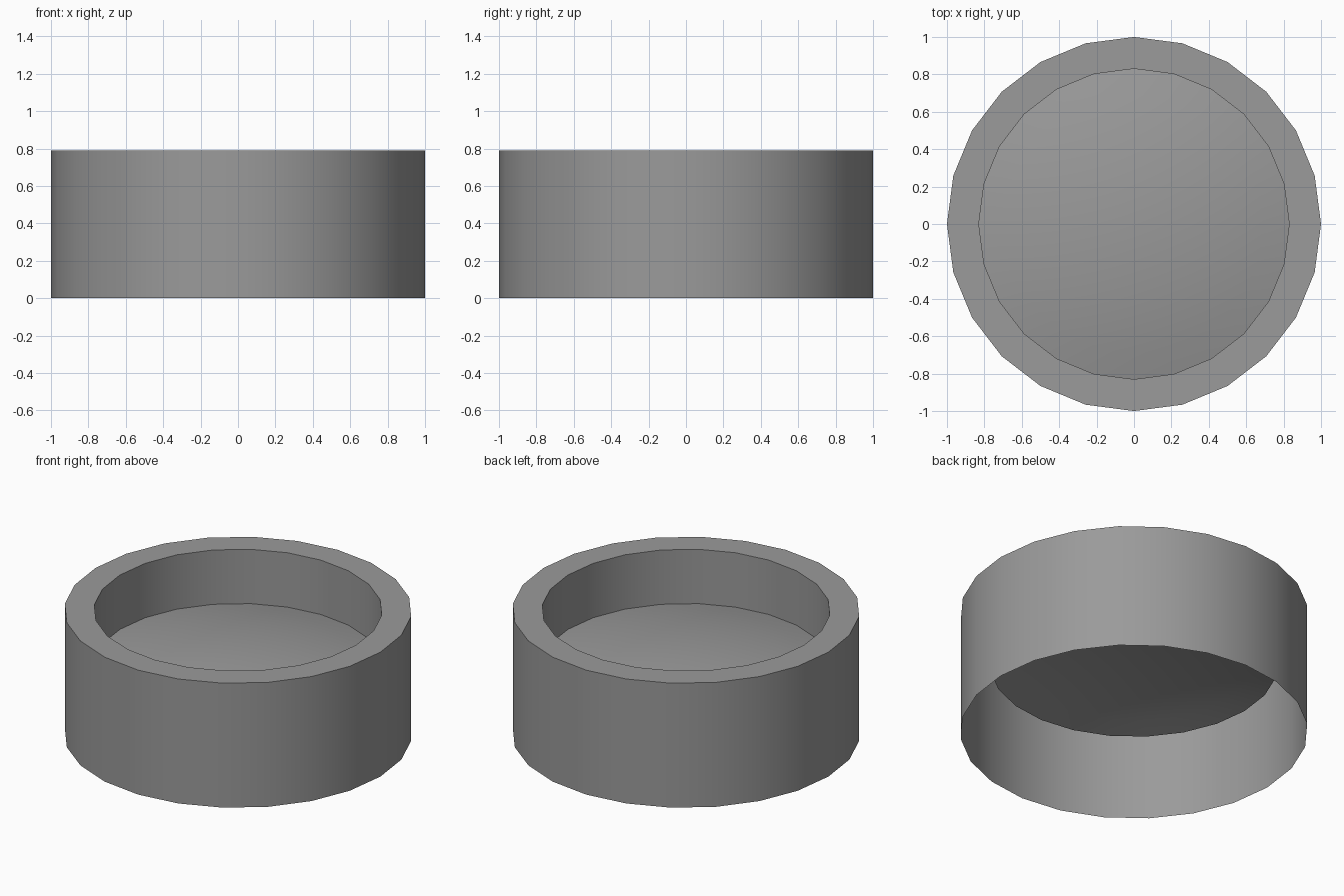
import bpy, bmesh, math

if "Cube" in bpy.data.objects:
    bpy.data.objects.remove(bpy.data.objects["Cube"])

SIDES = 24
R_OUT, R_IN = 1.0, 0.83
TOP, FLOOR, DOME = 0.79, 0.445, 0.10

# Profile: open-bottomed outer wall, flat rim, recess wall
profile = [(R_OUT, 0), (R_OUT, TOP), (R_IN, TOP), (R_IN, FLOOR)]

# Gently domed recess floor (spherical cap)
radius = (R_IN ** 2 + DOME ** 2) / (2 * DOME)
half = math.asin(R_IN / radius)
RINGS = 6
for k in range(RINGS - 1, 0, -1):
    a = half * k / RINGS
    profile.append((radius * math.sin(a), FLOOR + DOME - radius * (1 - math.cos(a))))

# Lathe the profile around z
bm = bmesh.new()
rings = []
for r, z in profile:
    rings.append([bm.verts.new((r * math.cos(2 * math.pi * i / SIDES),
                                r * math.sin(2 * math.pi * i / SIDES), z))
                  for i in range(SIDES)])
for a, b in zip(rings, rings[1:]):
    for i in range(SIDES):
        j = (i + 1) % SIDES
        bm.faces.new((a[i], a[j], b[j], b[i]))
apex = bm.verts.new((0, 0, FLOOR + DOME))
for i in range(SIDES):
    bm.faces.new((rings[-1][i], rings[-1][(i + 1) % SIDES], apex))

mesh = bpy.data.meshes.new("round_cap")
bm.to_mesh(mesh)
bm.free()
cap = bpy.data.objects.new("round_cap", mesh)
bpy.context.collection.objects.link(cap)

# Darker grey
grey = bpy.data.materials.new("dark_grey")
grey.diffuse_color = (0.325, 0.325, 0.325, 1)
grey.use_nodes = True
grey.node_tree.nodes["Principled BSDF"].inputs["Base Color"].default_value = grey.diffuse_color
mesh.materials.append(grey)

# Smooth walls and dome, crisp rims
bpy.context.view_layer.objects.active = cap
cap.select_set(True)
bpy.ops.object.shade_smooth_by_angle(angle=math.radians(30))
